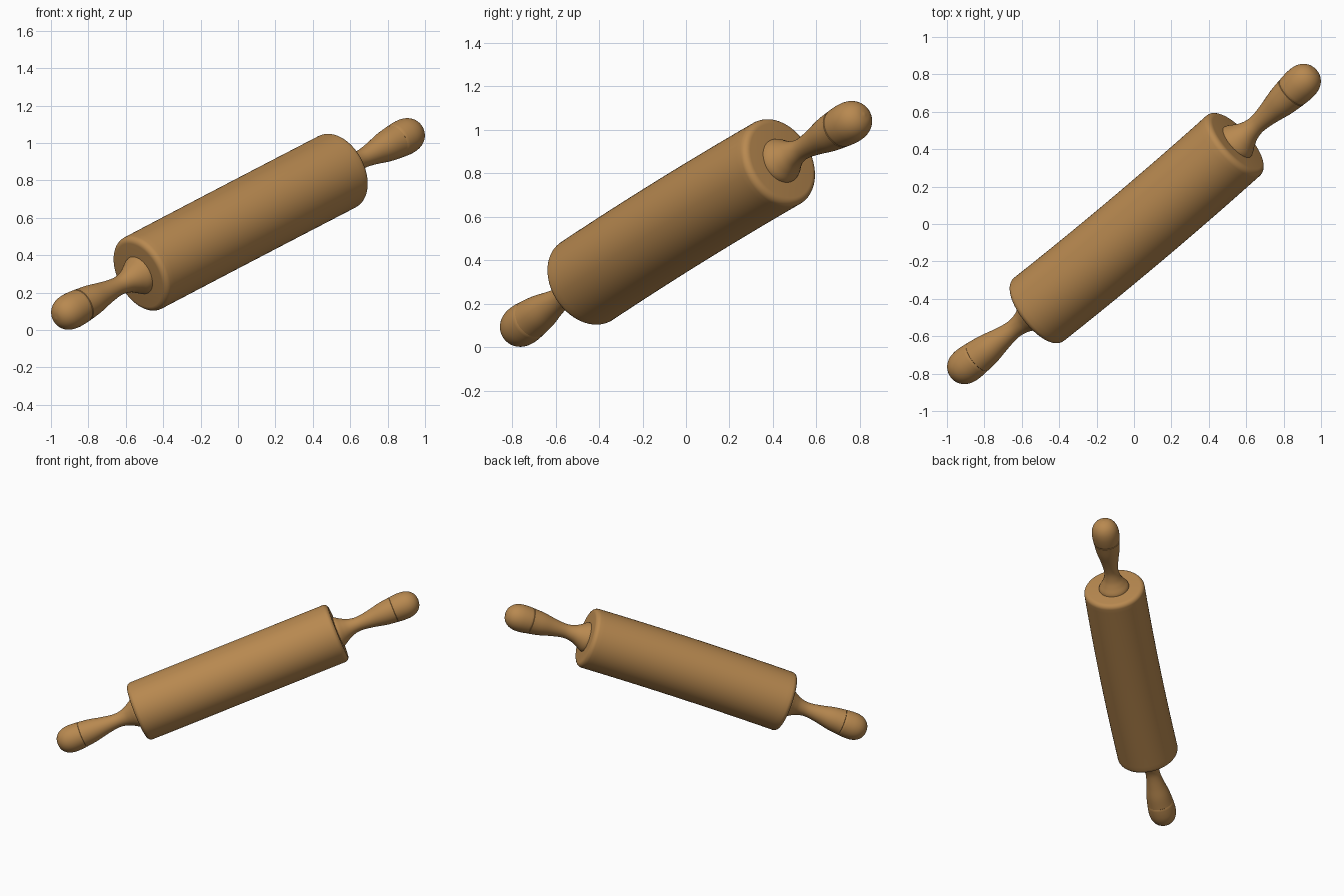
import bpy, bmesh, math
from mathutils import Vector

if "Cube" in bpy.data.objects:
    bpy.data.objects.remove(bpy.data.objects["Cube"], do_unlink=True)

wood = bpy.data.materials.new("warm wood")
wood.use_nodes = True
colour = (0.48, 0.25, 0.08, 1)
wood.diffuse_color = colour
bsdf = wood.node_tree.nodes["Principled BSDF"]
bsdf.inputs["Base Color"].default_value = colour
bsdf.inputs["Roughness"].default_value = 0.7

# Tilted, gently bowed centre line
CENTRE = Vector((0, 0, 0.567))
AXIS = Vector((0.711, 0.599, 0.371)).normalized()
BOW = Vector((0.0172, -0.0273, 0.0125))
BOW -= AXIS * BOW.dot(AXIS)
SIDE = AXIS.cross(BOW).normalized()
REACH = 1.273
SEGMENTS = 64


def bowed(s, r, angle):
    """Point at distance s along the bowed line, radius r, around it."""
    centre = CENTRE + AXIS * s + BOW * (1 - (s / REACH) ** 2)
    tangent = (AXIS - BOW * (2 * s / REACH ** 2)).normalized()
    up = SIDE.cross(tangent)
    return centre + (up * math.cos(angle) + SIDE * math.sin(angle)) * r


def smooth_profile(points, steps=5):
    """Catmull-Rom curve through (distance, radius) points."""
    p = [Vector(q) for q in points]
    p = [2 * p[0] - p[1]] + p + [2 * p[-1] - p[-2]]
    out = []
    for a, b, c, d in zip(p, p[1:], p[2:], p[3:]):
        for i in range(steps):
            t = i / steps
            out.append(0.5 * (2 * b + (c - a) * t + (2 * a - 5 * b + 4 * c - d) * t ** 2
                              + (3 * b - a - 3 * c + d) * t ** 3))
    return out + [p[-2]]


def turned(name, profile):
    """Lathe a profile around the bowed line."""
    bm = bmesh.new()
    rings = [[bm.verts.new(bowed(s, max(r, 0), math.tau * i / SEGMENTS))
              for i in range(SEGMENTS)] for s, r in profile]
    for low, high in zip(rings, rings[1:]):
        for i in range(SEGMENTS):
            j = (i + 1) % SEGMENTS
            bm.faces.new((low[i], low[j], high[j], high[i]))
    bmesh.ops.remove_doubles(bm, verts=bm.verts, dist=1e-5)
    bmesh.ops.recalc_face_normals(bm, faces=bm.faces)
    mesh = bpy.data.meshes.new(name)
    bm.to_mesh(mesh)
    bm.free()
    mesh.materials.append(wood)
    obj = bpy.data.objects.new(name, mesh)
    bpy.context.collection.objects.link(obj)
    bpy.ops.object.select_all(action='DESELECT')
    obj.select_set(True)
    bpy.context.view_layer.objects.active = obj
    bpy.ops.object.shade_smooth_by_angle(angle=math.radians(40))


# Roller: straight barrel with rounded rims and flat ends
RADIUS, END, ROUND = 0.215, 0.762, 0.032
rim = [(END - ROUND + ROUND * math.sin(a), RADIUS - ROUND + ROUND * math.cos(a))
       for a in (math.pi / 2 * i / 6 for i in range(7))]
half = [(0.7 * i / 12, RADIUS) for i in range(13)] + rim + [(END, 0)]
turned("roller", [(-s, r) for s, r in reversed(half)] + half[1:])

# Handles: flared foot, slim neck and swelling grip, closed by a domed knob
foot_and_grip = [(0.745, 0.11), (0.775, 0.103), (0.81, 0.082), (0.85, 0.062),
                 (0.90, 0.051), (0.95, 0.053), (1.02, 0.065), (1.10, 0.082),
                 (1.18, 0.092)]
knob = [(1.18, 0.092), (1.23, 0.096), (1.273, 0.095), (1.31, 0.086),
        (1.34, 0.067), (1.36, 0.038), (1.368, 0)]
for side, sign in (("left", 1), ("right", -1)):
    grip = [(0.745, 0)] + [tuple(p) for p in smooth_profile(foot_and_grip)]
    grip += [(1.183, 0.089), (1.183, 0)]
    dome = [(1.181, 0), (1.181, 0.089)] + [tuple(p) for p in smooth_profile(knob)][1:]
    turned(side + "_handle_grip", [(sign * s, r) for s, r in grip])
    turned(side + "_handle_knob", [(sign * s, r) for s, r in dome])
